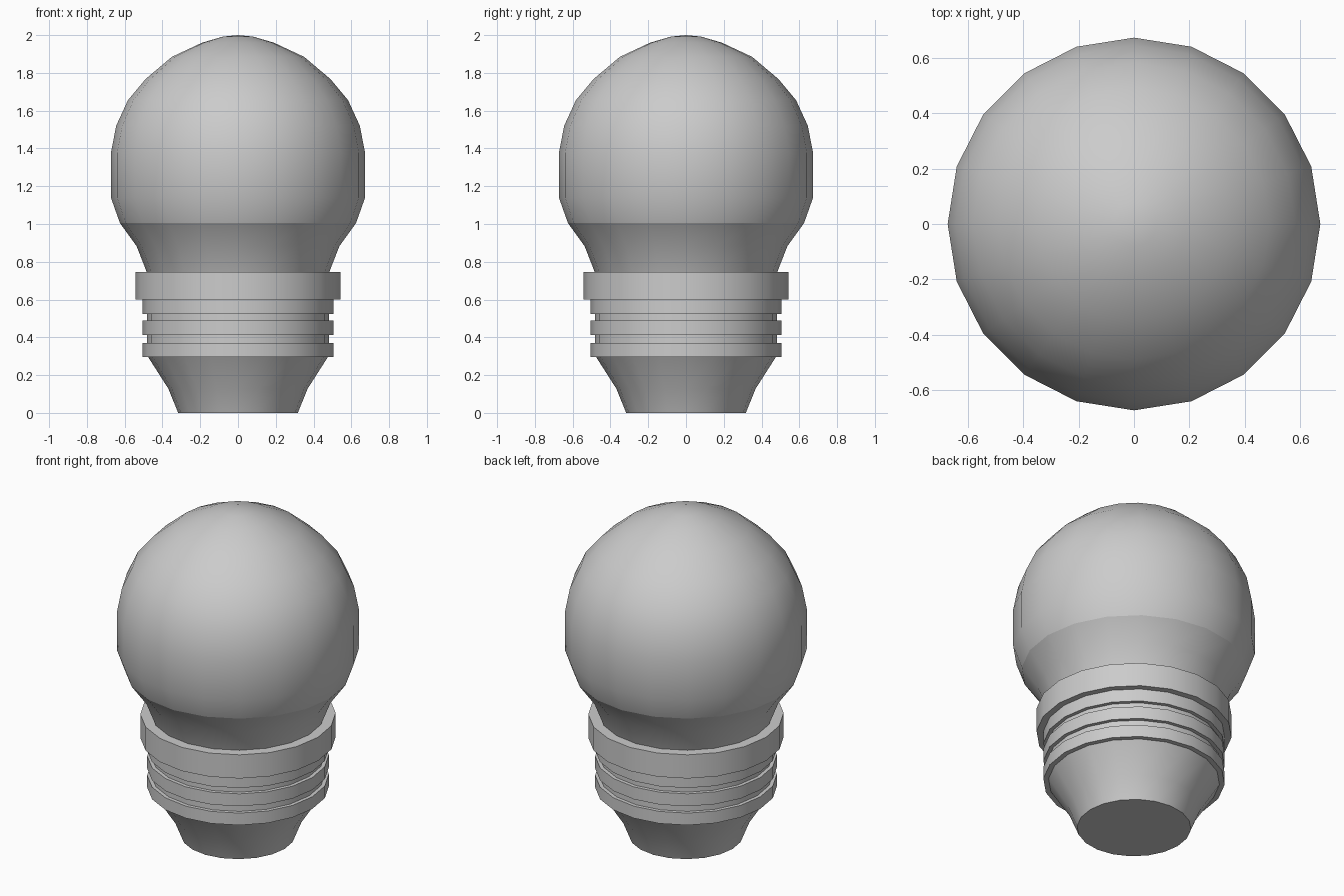
import bpy, bmesh, math

if "Cube" in bpy.data.objects:
    bpy.data.objects.remove(bpy.data.objects["Cube"])

SIDES = 20


def lathe(name, profile):
    """Revolve (radius, z) points listed bottom to top; radius 0 makes a pole."""
    bm = bmesh.new()
    rings = []
    for r, z in profile:
        if r == 0:
            rings.append([bm.verts.new((0, 0, z))] * SIDES)
        else:
            rings.append([bm.verts.new((r * math.cos(2 * math.pi * i / SIDES),
                                        r * math.sin(2 * math.pi * i / SIDES), z))
                          for i in range(SIDES)])
    for a, b in zip(rings, rings[1:]):
        for i in range(SIDES):
            j = (i + 1) % SIDES
            # dict keys drop repeated pole vertices but keep the order
            bm.faces.new(list(dict.fromkeys((a[i], a[j], b[j], b[i]))))
    mesh = bpy.data.meshes.new(name)
    bm.to_mesh(mesh)
    bm.free()
    obj = bpy.data.objects.new(name, mesh)
    bpy.context.collection.objects.link(obj)
    bpy.ops.object.select_all(action='DESELECT')
    obj.select_set(True)
    bpy.context.view_layer.objects.active = obj
    bpy.ops.object.shade_smooth_by_angle(angle=math.radians(30))
    return obj


# Round glass globe
lathe("globe", [(0.625, 1.005), (0.673, 1.14), (0.673, 1.375), (0.645, 1.52),
                (0.583, 1.655), (0.49, 1.767), (0.35, 1.885), (0.19, 1.96),
                (0.08, 1.992), (0, 2.0)])

# Flared neck between collar and globe
lathe("neck", [(0.483, 0.745), (0.537, 0.883), (0.625, 1.005)])

# Wide collar
lathe("collar", [(0.505, 0.60), (0.543, 0.60), (0.543, 0.745), (0.483, 0.745)])

# Screw base: ridges separated by shallow grooves
ridge, groove = 0.505, 0.483
screw = [(0.476, 0.296)]
for low, high in [(0.296, 0.37), (0.412, 0.488)]:
    screw += [(ridge, low), (ridge, high), (groove, high)]
    screw.append((groove, 0.412 if low < 0.4 else 0.524))
screw += [(ridge, 0.524), (ridge, 0.60)]
lathe("screw_base", screw)

# Tapered foot with flat underside
lathe("foot", [(0, 0), (0.317, 0), (0.368, 0.127), (0.476, 0.296)])
